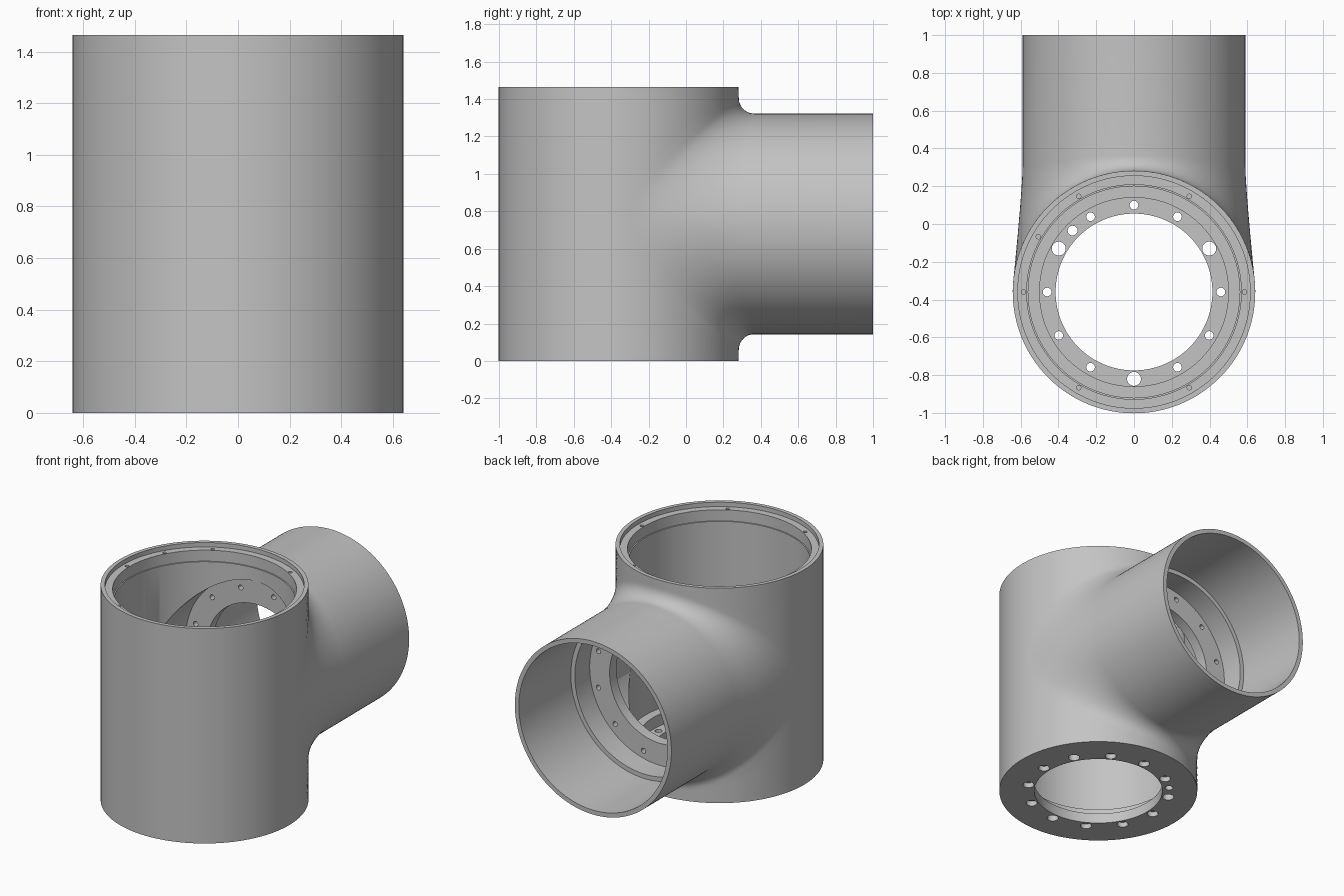
import bpy, bmesh, math
from mathutils import Vector, Matrix

if "Cube" in bpy.data.objects:
    bpy.data.objects.remove(bpy.data.objects["Cube"], do_unlink=True)

R_MAIN, R_BRANCH = 0.642, 0.59
AXIS_Y, MID_Z = -0.36, 0.7325
N = 192

grey = bpy.data.materials.new("cast_grey")
grey.use_nodes = True
grey.diffuse_color = (0.55, 0.55, 0.55, 1)
grey.node_tree.nodes["Principled BSDF"].inputs["Base Color"].default_value = (0.55, 0.55, 0.55, 1)


def make_object(name, bm):
    mesh = bpy.data.meshes.new(name)
    bmesh.ops.recalc_face_normals(bm, faces=bm.faces)
    bm.to_mesh(mesh)
    bm.free()
    mesh.materials.append(grey)
    obj = bpy.data.objects.new(name, mesh)
    bpy.context.collection.objects.link(obj)
    return obj


def on_main(alpha, z):
    return Vector((R_MAIN * math.sin(alpha), AXIS_Y + R_MAIN * math.cos(alpha), z))


def square_wave(angle):
    angle = (angle + math.pi) % (2 * math.pi) - math.pi
    return max(-1, min(1, 2 - abs(angle) / (math.pi / 4)))


def grid_faces(bm, lines, closed):
    lines = [[bm.verts.new(p) for p in line] for line in lines]
    for i in range(len(lines) if closed else len(lines) - 1):
        a, b = lines[i], lines[(i + 1) % len(lines)]
        for j in range(len(a) - 1):
            bm.faces.new((a[j], b[j], b[j + 1], a[j + 1]))


def outer_line(theta):
    """Strip from the half-barrel border, over the blend, to the branch rim."""
    c, s = math.cos(theta), math.sin(theta)
    edge_a, edge_z = square_wave(theta) * math.pi / 2, MID_Z * (1 + square_wave(theta - math.pi / 2))
    alpha, z = 1.26 * math.asin(R_BRANCH / R_MAIN * c), MID_Z + 0.675 * s
    line = [on_main(edge_a + (alpha - edge_a) * k / 6, edge_z + (z - edge_z) * k / 6) for k in range(6)]
    # Blend curve is tangent to both cylinders
    x, zb = R_BRANCH * c, MID_Z + R_BRANCH * s
    start = on_main(alpha, z)
    corner = Vector((x, AXIS_Y + (R_MAIN - x * math.sin(alpha)) / math.cos(alpha), zb))
    end = Vector((x, 0.3 + 0.065 * s * s, zb))
    h1, h2 = start.lerp(corner, 0.57), end.lerp(corner, 0.57)
    for k in range(13):
        t = k / 12
        q = 1 - t
        line.append(start * q**3 + h1 * (3 * q * q * t) + h2 * (3 * q * t * t) + end * t**3)
    line.append(Vector((x, 1, zb)))
    return line


# Outer casting: blended half, plain half, flat ends
bm = bmesh.new()
grid_faces(bm, [outer_line(2 * math.pi * i / N) for i in range(N)], True)
heights = [2 * MID_Z * j / (N // 4) for j in range(N // 4 + 1)]
grid_faces(bm, [[on_main(math.pi * (0.5 + i / 64), z) for z in heights] for i in range(65)], False)
bmesh.ops.remove_doubles(bm, verts=bm.verts, dist=0.0002)
bmesh.ops.holes_fill(bm, edges=[e for e in bm.edges if e.is_boundary], sides=0)
housing = make_object("tee_housing", bm)


def lathe(name, profile, matrix):
    bm = bmesh.new()
    n = 128
    rings = [[bm.verts.new(matrix @ Vector((r * math.cos(2 * math.pi * i / n),
                                            r * math.sin(2 * math.pi * i / n), h)))
              for i in range(n)] for r, h in profile]
    for a, b in zip(rings, rings[1:]):
        for i in range(n):
            bm.faces.new((a[i], a[(i + 1) % n], b[(i + 1) % n], b[i]))
    bm.faces.new(rings[0])
    bm.faces.new(rings[-1])
    return make_object(name, bm)


up = Matrix.Translation((0, AXIS_Y, 0))
back = Matrix.Translation((0, 0, MID_Z)) @ Matrix.Rotation(-math.pi / 2, 4, 'X')

# Stepped bores
main_bore = lathe("main_bore_cutter", [
    (0.415, -0.1), (0.415, 0.07), (0.5, 0.07), (0.5, 0.15), (0.56, 0.15),
    (0.56, 1.36), (0.568, 1.36), (0.568, 1.435), (0.615, 1.435), (0.615, 1.6)], up)
branch_bore = lathe("branch_bore_cutter", [
    (0.54, AXIS_Y), (0.54, 0.206), (0.38, 0.206), (0.38, 0.28), (0.53, 0.28),
    (0.53, 0.44), (0.56, 0.44), (0.56, 1.1)], back)


# Bolt and screw holes
def hole(bm, matrix, ring, degrees, radius, low, high):
    a = math.radians(degrees)
    place = Matrix.Translation((ring * math.cos(a), ring * math.sin(a), (low + high) / 2))
    bmesh.ops.create_cone(bm, cap_ends=True, segments=20, radius1=radius, radius2=radius,
                          depth=high - low, matrix=matrix @ place)


through, recesses = bmesh.new(), bmesh.new()
for k in range(12):
    wide = k * 30 in (30, 150, 270)
    hole(through, up, 0.46, k * 30, 0.037 if wide else 0.023, -0.1, 0.12)
    if not wide:
        hole(recesses, up, 0.46, k * 30, 0.036, -0.1, 0.035)
    hole(through, back, 0.48, k * 30 + 15, 0.017, 0.15, 0.35)
hole(through, up, 0.46, 135, 0.026, -0.1, 0.12)
for degrees in (0, 60, 120, 150, 180, 240, 300):
    hole(through, up, 0.585, degrees, 0.012, 1.39, 1.45)
bolt_holes = make_object("bolt_hole_cutter", through)
bolt_recesses = make_object("bolt_recess_cutter", recesses)

# Cut the casting
bpy.context.view_layer.objects.active = housing
for cutter in (main_bore, branch_bore, bolt_holes, bolt_recesses):
    cutter.hide_render = True
    mod = housing.modifiers.new(cutter.name, 'BOOLEAN')
    mod.operation = 'DIFFERENCE'
    mod.solver = 'EXACT'
    mod.object = cutter
    bpy.ops.object.modifier_apply(modifier=mod.name)
    bpy.data.objects.remove(cutter, do_unlink=True)

bpy.ops.object.select_all(action='DESELECT')
housing.select_set(True)
bpy.ops.object.shade_smooth_by_angle(angle=math.radians(30))
